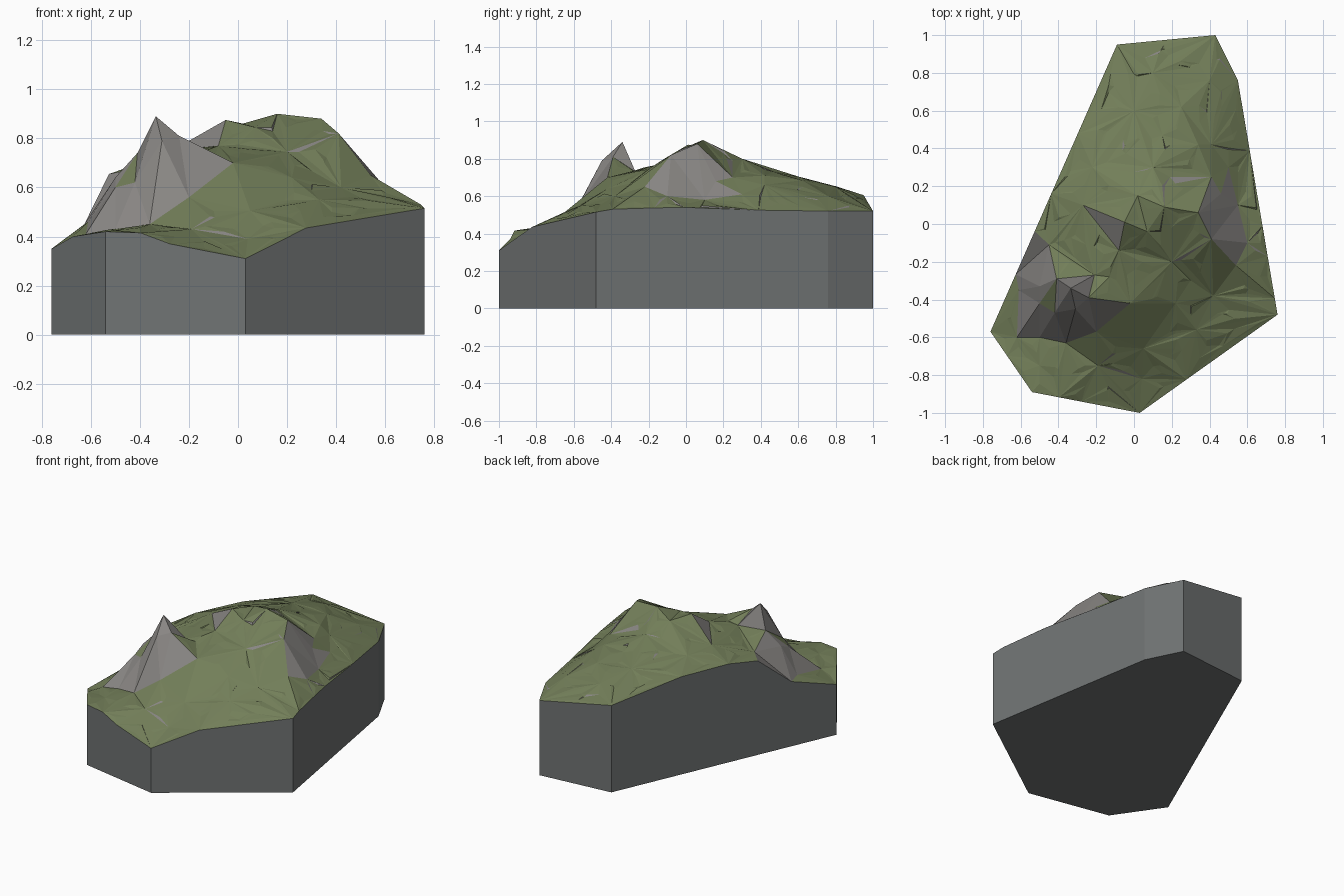
import bpy, bmesh, random
from mathutils import Vector
from mathutils.geometry import delaunay_2d_cdt

if "Cube" in bpy.data.objects:
    bpy.data.objects.remove(bpy.data.objects["Cube"])

random.seed(4)

# Plan corners (anticlockwise) and heights along the cut edges (fraction, z)
corners = [(-.76, -.57), (-.54, -.89), (.03, -1), (.76, -.48), (.55, .76), (.43, 1), (-.09, .95)]
edge_heights = [
    [(0, .35), (.4, .40)],
    [(0, .42), (.25, .415), (.46, .37)],
    [(0, .31), (.34, .435)],
    [(0, .515), (.07, .53), (.25, .537), (.38, .54), (.7, .525)],
    [(0, .52)],
    [(0, .52)],
    [(0, .605), (.31, .68), (.52, .685), (.65, .655), (.8, .45)],
]
rim = []
for i, steps in enumerate(edge_heights):
    a, b = Vector(corners[i]), Vector(corners[(i + 1) % len(corners)])
    rim += [Vector((*a.lerp(b, t), z)) for t, z in steps]

# Landmark heights: rocky front peak and its foot
front_peak = [
    (-.335, -.34, .89), (-.31, -.45, .79), (-.24, -.39, .81), (-.02, -.42, .70), (.22, -.42, .64),
    (-.36, -.63, .45), (-.5, -.6, .43), (-.2, -.57, .56), (-.19, -.75, .43), (.05, -.66, .505),
    (.04, -.82, .39), (.33, -.56, .55), (-.42, -.47, .62), (-.5, -.42, .60), (-.5, -.33, .64),
    (-.61, -.35, .46), (-.41, -.29, .74), (-.45, -.11, .67), (-.21, -.27, .73), (-.13, -.28, .735),
    (-.62, -.6, .41), (-.5, -.75, .425), (.42, -.38, .60),
]
# Main ridge, eastern cliffs and long back slope
main_ridge = [
    (.16, .09, .90), (.34, .06, .88), (.41, -.08, .82), (.07, -.04, .845), (-.05, .01, .875),
    (.02, .15, .86), (-.08, -.14, .77), (.2, -.2, .745), (.54, -.22, .65), (.6, -.1, .60),
    (.46, .16, .68), (.55, .1, .58), (.41, .25, .70), (.5, .3, .61), (.41, .42, .66), (.34, .42, .71),
    (-.27, .1, .75), (-.22, .3, .74), (.1, .3, .80), (.15, .47, .73), (0, .6, .705),
    (.25, .62, .685), (.1, .8, .65), (.4, .76, .60),
]
points = rim + [Vector(p) for p in front_peak + main_ridge]
rim_edges = [(i, (i + 1) % len(rim)) for i in range(len(rim))]


def triangulate(pts, edges):
    out = delaunay_2d_cdt([p.xy for p in pts], edges, [], 1, 1e-6)
    verts = [Vector((*co, pts[src[0]].z)) for co, src in zip(out[0], out[3])]
    return verts, out[1], out[2]


# Coarse relief, then scattered small facets on the gentle ground
verts, edges, faces = triangulate(points, rim_edges)
fine = list(verts)
for f in faces:
    a, b, c = (verts[i] for i in f)
    cross = (b - a).cross(c - a)
    if cross.length < 1e-5 or abs(cross.normalized().z) < .8:
        continue
    for _ in range(int(cross.length * 70 + random.random())):
        u, v = random.uniform(.1, .9), random.uniform(.1, .9)
        if u + v > .95:
            u, v = .5 * u, .5 * v
        p = a + (b - a) * u + (c - a) * v
        p.z += random.uniform(-.006, .006)
        fine.append(p)
verts, _, faces = triangulate(fine, [tuple(e) for e in edges])


def material(name, colour):
    m = bpy.data.materials.new(name)
    m.diffuse_color = (*colour, 1)
    m.use_nodes = True
    m.node_tree.nodes["Principled BSDF"].inputs["Base Color"].default_value = m.diffuse_color
    return m


# Terrain surface
bm = bmesh.new()
bv = [bm.verts.new(v) for v in verts]
for f in faces:
    bm.faces.new([bv[i] for i in f])
bm.normal_update()
for f in bm.faces:
    f.material_index = 0 if abs(f.normal.z) > .74 else 1

# Cut block sides and base
border = [e for e in bm.edges if e.is_boundary]
ext = bmesh.ops.extrude_edge_only(bm, edges=border)["geom"]
for g in ext:
    if isinstance(g, bmesh.types.BMVert):
        g.co.z = 0
    elif isinstance(g, bmesh.types.BMFace):
        g.material_index = 2
base_edges = [e for e in bm.edges if e.is_boundary]
for f in bmesh.ops.contextual_create(bm, geom=base_edges)["faces"]:
    f.material_index = 2
bmesh.ops.recalc_face_normals(bm, faces=bm.faces)

mesh = bpy.data.meshes.new("mountain_block")
bm.to_mesh(mesh)
bm.free()
for m in (material("grass", (.17, .21, .10)), material("rock", (.25, .24, .23)),
          material("cut_stone", (.16, .17, .17))):
    mesh.materials.append(m)
obj = bpy.data.objects.new("mountain_block", mesh)
bpy.context.collection.objects.link(obj)
